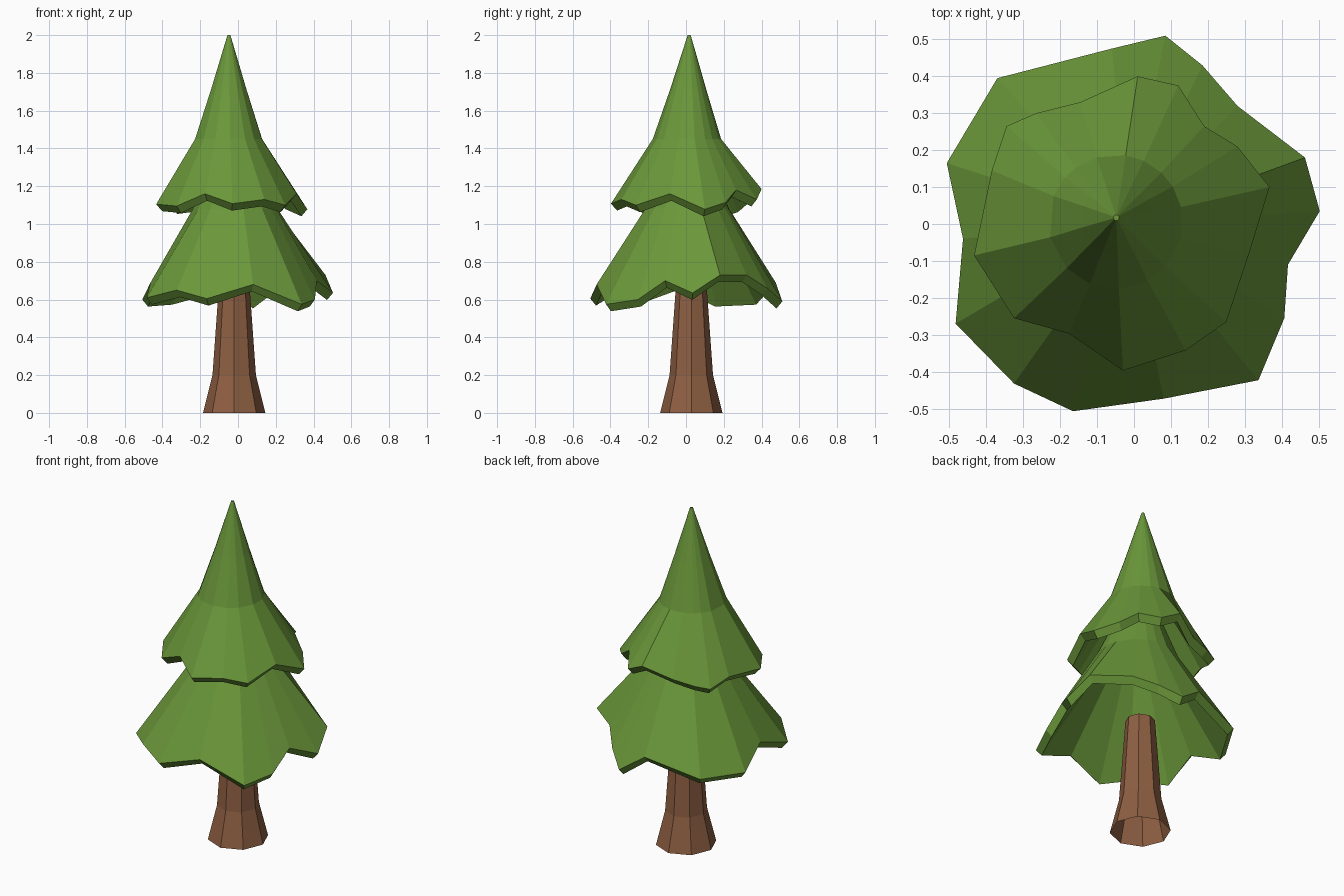
import bpy, bmesh, math
from mathutils import Vector


def material(name, rgb):
    m = bpy.data.materials.new(name)
    m.diffuse_color = (*rgb, 1)
    return m


green = material("leaf green", (0.145, 0.31, 0.042))
brown = material("bark brown", (0.27, 0.115, 0.055))


def loft(name, rings, mat, capped=True):
    """Skin a stack of equal-length point rings, optionally capping both ends."""
    bm = bmesh.new()
    loops = [[bm.verts.new(p) for p in ring] for ring in rings]
    n = len(loops[0])
    for a, b in zip(loops, loops[1:]):
        for i in range(n):
            j = (i + 1) % n
            bm.faces.new((a[i], a[j], b[j], b[i]))
    if capped:
        bm.faces.new(loops[0][::-1])
        bm.faces.new(loops[-1])
    me = bpy.data.meshes.new(name)
    bm.to_mesh(me)
    bm.free()
    me.materials.append(mat)
    ob = bpy.data.objects.new(name, me)
    bpy.context.collection.objects.link(ob)
    return ob


def circle(angles, cx, cy, r, z):
    return [Vector((cx + r * math.cos(a), cy + r * math.sin(a), z)) for a in angles]


def tier(name, rim, outer, inner):
    """Hollow skirt: inner wall -> thick ragged lip -> outer rings up to the tip."""
    rim = [Vector(p) for p in rim]
    cx, cy = outer[0][:2]
    angles = [math.atan2(p.y - cy, p.x - cx) for p in rim]
    lip = [p - Vector((p.x - cx, p.y - cy, 0)).normalized() * 0.032 - Vector((0, 0, 0.037))
           for p in rim]
    rings = ([circle(angles, *i) for i in inner] + [lip, rim]
             + [circle(angles, *o) for o in outer])
    return loft(name, rings, green)


# Flared eight-sided trunk, an open tube ending just inside the branches
eight = [i * math.pi / 4 for i in range(8)]
loft("trunk", [circle(eight, -0.02, 0.028, r, z)
               for r, z in ((0.165, 0), (0.115, 0.2), (0.08, 0.69))], brown, capped=False)

# Lower branches: ragged rim, counter-clockwise from the right
lower_rim = [
    (0.503, 0.035, 0.635), (0.463, 0.18, 0.73), (0.28, 0.32, 0.73), (0.185, 0.43, 0.66),
    (0.085, 0.51, 0.59), (-0.06, 0.475, 0.69), (-0.37, 0.395, 0.61), (-0.507, 0.165, 0.60),
    (-0.463, -0.04, 0.69), (-0.483, -0.27, 0.61), (-0.325, -0.432, 0.65),
    (-0.165, -0.507, 0.605), (0.08, -0.473, 0.68), (0.337, -0.423, 0.575),
    (0.407, -0.255, 0.60), (0.417, -0.11, 0.70)]
tier("lower_branches", lower_rim,
     [(-0.015, 0.005, 0.225, 1.08), (-0.03, 0.005, 0.10, 1.38)],
     [(-0.03, 0.005, 0.06, 1.34), (-0.015, 0.005, 0.18, 1.06)])

# Upper branches with the pointed tip
upper_rim = [
    (0.367, 0.10, 1.078), (0.28, 0.21, 1.115), (0.19, 0.265, 1.18), (0.12, 0.375, 1.13),
    (0.01, 0.40, 1.185), (-0.145, 0.33, 1.12), (-0.265, 0.30, 1.10), (-0.345, 0.265, 1.09),
    (-0.385, 0.145, 1.13), (-0.433, -0.085, 1.105), (-0.325, -0.255, 1.095),
    (-0.175, -0.297, 1.16), (-0.03, -0.397, 1.108), (0.14, -0.342, 1.13),
    (0.25, -0.265, 1.10), (0.31, -0.085, 1.16)]
tier("upper_branches", upper_rim,
     [(-0.05, 0.006, 0.182, 1.45), (-0.049, 0.012, 0.097, 1.71), (-0.048, 0.017, 0.008, 2.0)],
     [(-0.048, 0.015, 0.01, 1.87), (-0.05, 0.006, 0.14, 1.44)])
